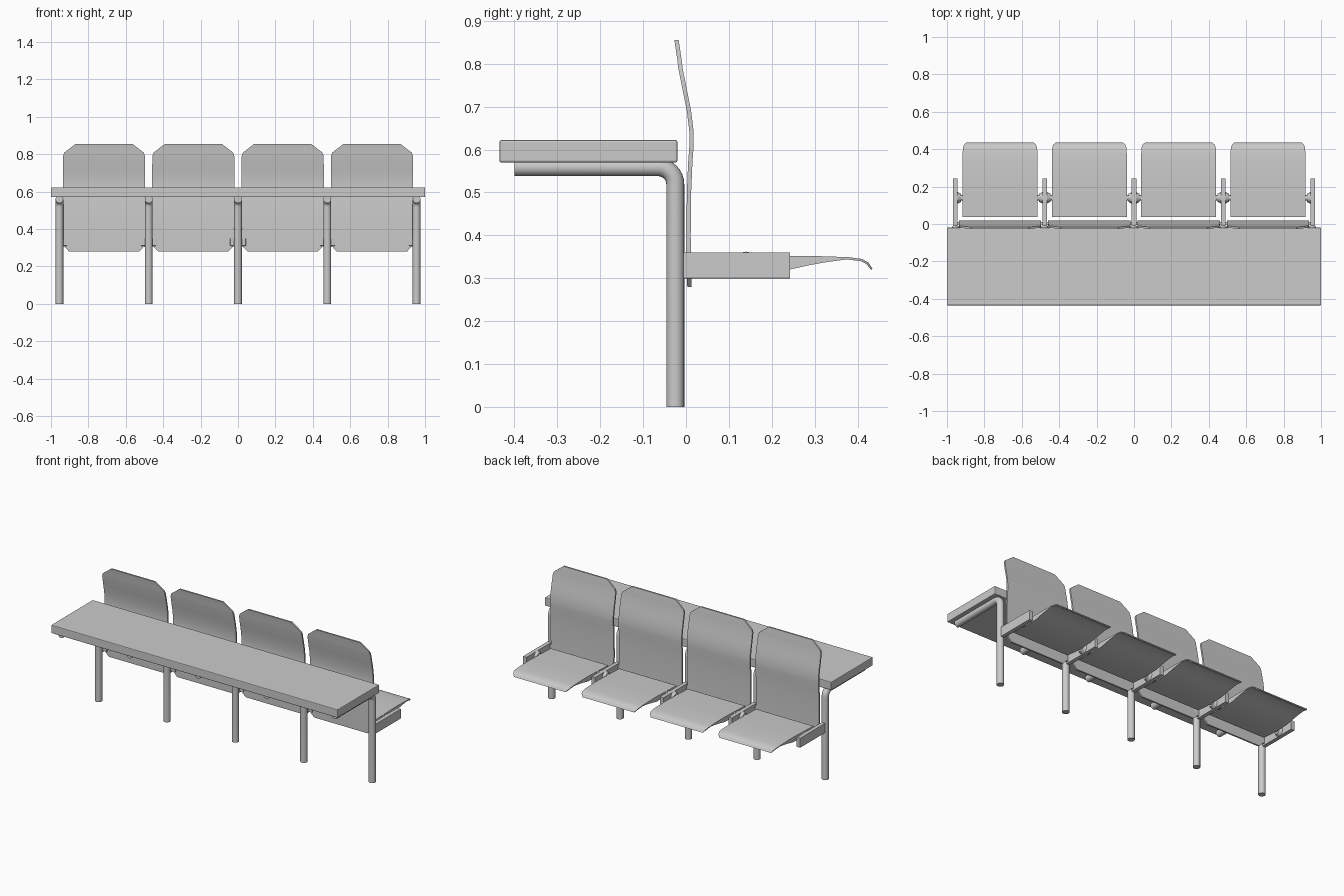
import bpy, bmesh, math
from mathutils import Matrix

if "Cube" in bpy.data.objects:
    bpy.data.objects.remove(bpy.data.objects["Cube"])

LEGS = [-0.955, -0.4775, 0, 0.4775, 0.955]
SEATS = [(a + b) / 2 for a, b in zip(LEGS, LEGS[1:])]


def add(name, bm, x=0, smooth=None):
    bmesh.ops.recalc_face_normals(bm, faces=bm.faces)
    me = bpy.data.meshes.new(name)
    bm.to_mesh(me)
    bm.free()
    ob = bpy.data.objects.new(name, me)
    bpy.context.collection.objects.link(ob)
    ob.location.x = x
    if smooth:
        bpy.ops.object.select_all(action='DESELECT')
        ob.select_set(True)
        bpy.context.view_layer.objects.active = ob
        bpy.ops.object.shade_smooth_by_angle(angle=math.radians(smooth))
    return ob


def box(name, x0, x1, y0, y1, z0, z1, bevel):
    bm = bmesh.new()
    bmesh.ops.create_cube(bm, size=1)
    for v in bm.verts:
        v.co = ((x0 + x1) / 2 + v.co.x * (x1 - x0),
                (y0 + y1) / 2 + v.co.y * (y1 - y0),
                (z0 + z1) / 2 + v.co.z * (z1 - z0))
    ob = add(name, bm)
    m = ob.modifiers.new("bevel", 'BEVEL')
    m.width, m.segments = bevel, 2
    return ob


def slab(name, rows, x):
    # each row: half width, (y, z) of one face, (y, z) of the other
    bm = bmesh.new()
    rings = []
    for w, a, b in rows:
        rings.append([bm.verts.new(p) for p in
                      ((-w, *a), (w, *a), (w, *b), (-w, *b))])
    for r, s in zip(rings, rings[1:]):
        for i in range(4):
            j = (i + 1) % 4
            bm.faces.new((r[i], r[j], s[j], s[i]))
    bm.faces.new(rings[0])
    bm.faces.new(rings[-1])
    return add(name, bm, x, 25)


def leg(x):
    # bent tube: upright, quarter bend, then a support under the table
    path = [(-0.025, 0)]
    for i in range(9):
        t = math.radians(90 * i / 8)
        path.append((-0.065 + 0.04 * math.cos(t), 0.519 + 0.04 * math.sin(t)))
    path.append((-0.40, 0.559))
    bm = bmesh.new()
    rings, n, r = [], 20, 0.021
    for i, (y, z) in enumerate(path):
        t = math.radians(min(90, max(0, (i - 1) * 90 / 8)))
        ring = []
        for k in range(n):
            a = 2 * math.pi * k / n
            c, s = r * math.cos(a), r * math.sin(a)
            ring.append(bm.verts.new((s, y + c * math.cos(t), z + c * math.sin(t))))
        rings.append(ring)
    for p, q in zip(rings, rings[1:]):
        for k in range(n):
            j = (k + 1) % n
            bm.faces.new((p[k], p[j], q[j], q[k]))
    bm.faces.new(rings[0])
    bm.faces.new(rings[-1])
    add("bent_leg", bm, x, 40)


def cone(name, x0, x1, r0, r1, y, z):
    bm = bmesh.new()
    bmesh.ops.create_cone(bm, cap_ends=True, segments=16, radius1=r0, radius2=r1,
                          depth=abs(x1 - x0),
                          matrix=Matrix.Rotation(math.copysign(math.pi / 2, x1 - x0), 4, 'Y'))
    bmesh.ops.translate(bm, verts=bm.verts, vec=((x0 + x1) / 2, y, z))
    add(name, bm, 0, 40)


# table
box("table_top", -1, 1, -0.435, -0.02, 0.57, 0.622, 0.004)

# legs and seat arms
for x in LEGS:
    leg(x)
    box("seat_arm", x - 0.0125, x + 0.0125, -0.006, 0.243, 0.30, 0.36, 0.001)

# backrest rows from bottom to top: half width, y, z
BACK = [(0.188, 0.008, 0.28), (0.219, 0.007, 0.312), (0.22, 0.006, 0.40),
        (0.22, 0.007, 0.50), (0.22, 0.010, 0.57), (0.22, 0.013, 0.61),
        (0.22, 0.013, 0.64), (0.22, 0.007, 0.69), (0.22, -0.001, 0.73),
        (0.219, -0.013, 0.79), (0.213, -0.015, 0.808), (0.152, -0.022, 0.855)]
# seat rows from rear to front: half width, top and underside points
SEAT = [(0.20, (0.038, 0.345), (0.038, 0.325)), (0.20, (0.12, 0.348), (0.12, 0.318)),
        (0.20, (0.24, 0.352), (0.24, 0.320)), (0.20, (0.29, 0.352), (0.29, 0.331)),
        (0.20, (0.33, 0.351), (0.33, 0.338)), (0.20, (0.38, 0.349), (0.375, 0.344)),
        (0.198, (0.41, 0.345), (0.407, 0.340)), (0.192, (0.425, 0.337), (0.421, 0.333)),
        (0.18, (0.435, 0.322), (0.431, 0.320))]

for x in SEATS:
    slab("backrest", [(w, (y - 0.005, z), (y + 0.005, z)) for w, y, z in BACK], x)
    slab("seat", SEAT, x)
    for s in (-1, 1):
        arm = x + s * 0.227
        # hinge knob and axle between arm and seat
        cone("hinge_knob", arm, arm - s * 0.018, 0.031, 0.022, 0.14, 0.331)
        cone("hinge_axle", arm, arm - s * 0.045, 0.014, 0.014, 0.14, 0.334)
        # bracket joining backrest to arm
        box("back_bracket", min(arm, arm - s * 0.03), max(arm, arm - s * 0.03),
            -0.004, 0.012, 0.31, 0.35, 0.002)
